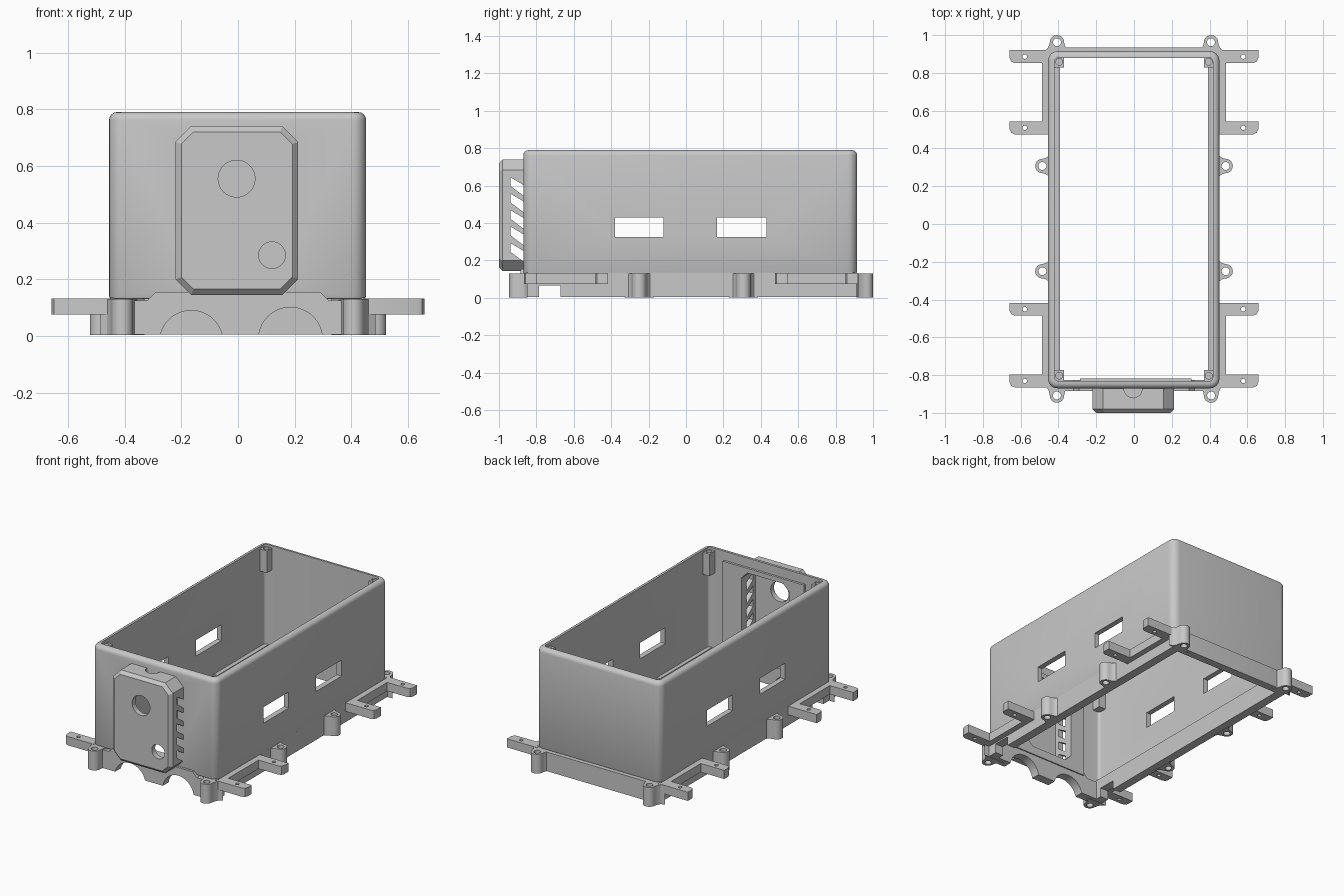
import bpy, bmesh
from math import sin, cos, pi, radians

cube = bpy.data.objects.get("Cube")
if cube:
    bpy.data.objects.remove(cube)

grey = bpy.data.materials.new("plain_grey")
grey.use_nodes = True
grey.diffuse_color = (0.58, 0.58, 0.58, 1)
grey.node_tree.nodes["Principled BSDF"].inputs["Base Color"].default_value = (0.58, 0.58, 0.58, 1)
parts = []


# --- helpers ---
def prism(name, pts, lo, hi, axis="z"):
    """Extrude a 2D outline between lo and hi along an axis."""
    place = {"z": lambda a, b, t: (a, b, t),
             "y": lambda a, b, t: (a, t, b),
             "x": lambda a, b, t: (t, a, b)}[axis]
    bm = bmesh.new()
    bottom = [bm.verts.new(place(a, b, lo)) for a, b in pts]
    top = [bm.verts.new(place(a, b, hi)) for a, b in pts]
    bm.faces.new(bottom)
    bm.faces.new(top)
    for i in range(len(pts)):
        j = (i + 1) % len(pts)
        bm.faces.new((bottom[i], bottom[j], top[j], top[i]))
    bmesh.ops.recalc_face_normals(bm, faces=bm.faces)
    mesh = bpy.data.meshes.new(name)
    bm.to_mesh(mesh)
    bm.free()
    obj = bpy.data.objects.new(name, mesh)
    bpy.context.collection.objects.link(obj)
    mesh.materials.append(grey)
    parts.append(obj)
    return obj


def rect(a0, a1, b0, b1):
    return [(a0, b0), (a1, b0), (a1, b1), (a0, b1)]


def circle(a, b, r, n=32):
    return [(a + r * cos(2 * pi * i / n), b + r * sin(2 * pi * i / n)) for i in range(n)]


def rounded(a0, a1, b0, b1, r, n=6):
    out = []
    corners = [(a1 - r, b1 - r), (a0 + r, b1 - r), (a0 + r, b0 + r), (a1 - r, b0 + r)]
    for k, (ca, cb) in enumerate(corners):
        for i in range(n + 1):
            t = pi / 2 * (k + i / n)
            out.append((ca + r * cos(t), cb + r * sin(t)))
    return out


def chamfered(a0, a1, b0, b1, c):
    return [(a0 + c, b0), (a1 - c, b0), (a1, b0 + c), (a1, b1 - c),
            (a1 - c, b1), (a0 + c, b1), (a0, b1 - c), (a0, b0 + c)]


def bevel(obj, axis, level, width, segments):
    """Bevel the rim lying at one level of an axis."""
    bm = bmesh.new()
    bm.from_mesh(obj.data)
    rim = [e for e in bm.edges if all(abs(v.co[axis] - level) < 1e-4 for v in e.verts)]
    bmesh.ops.bevel(bm, geom=rim, offset=width, segments=segments, profile=0.5, affect="EDGES")
    bm.to_mesh(obj.data)
    bm.free()


def cut(obj, *cutters):
    """Subtract cutters, bake the result and drop the cutters."""
    for c in cutters:
        mod = obj.modifiers.new("cut", "BOOLEAN")
        mod.operation, mod.solver, mod.object = "DIFFERENCE", "EXACT", c
    bpy.context.view_layer.update()
    baked = bpy.data.meshes.new_from_object(obj.evaluated_get(bpy.context.evaluated_depsgraph_get()))
    obj.modifiers.clear()
    obj.data = baked
    for c in cutters:
        parts.remove(c)
        bpy.data.objects.remove(c)


# --- panel measures ---
hollow = chamfered(-0.18, 0.17, 0.185, 0.70, 0.045)

# --- open box with side windows ---
shell = prism("box_shell", rounded(-0.455, 0.452, -0.87, 0.915, 0.05), 0.13, 0.79)
bevel(shell, 2, 0.79, 0.028, 4)
bevel(shell, 2, 0.13, 0.01, 2)
cut(shell,
    prism("inside", rounded(-0.42, 0.417, -0.832, 0.88, 0.02), 0, 1),
    prism("window_a", rect(-0.38, -0.12, 0.325, 0.43), -1, 1, "x"),
    prism("window_b", rect(0.165, 0.43, 0.325, 0.43), -1, 1, "x"),
    prism("panel_opening", hollow, -0.95, -0.8, "y"))

# --- flange inside the front wall ---
flange = prism("panel_flange", rect(-0.285, 0.305, 0.13, 0.73), -0.835, -0.817, "y")
cut(flange, prism("flange_opening", hollow, -0.9, -0.8, "y"))

# --- front panel with two round holes, louvres and a top notch ---
panel = prism("front_panel", chamfered(-0.22, 0.212, 0.145, 0.74, 0.055), -1.0, -0.865, "y")
bevel(panel, 1, -1.0, 0.02, 1)
cutters = [prism("hollow", hollow, -0.965, -0.8, "y"),
           prism("large_hole", circle(-0.005, 0.555, 0.065), -1.1, -0.9, "y"),
           prism("small_hole", circle(0.12, 0.285, 0.047), -1.1, -0.9, "y"),
           prism("notch", circle(-0.005, -0.872, 0.048), 0.66, 0.8)]
for i in range(5):
    z = 0.645 - 0.088 * i
    slot = [(-0.938, z), (-0.938, z - 0.047), (-0.868, z - 0.1), (-0.868, z - 0.042)]
    cutters.append(prism("louvre", slot, -0.3, 0.3, "x"))
cut(panel, *cutters)

# --- screw posts in the top corners ---
for sx in (-1, 1):
    for y, end in ((0.858, "back"), (-0.803, "front")):
        post = prism("corner_post_" + end, rect(sx * 0.396 - 0.026, sx * 0.396 + 0.026,
                                                y - 0.03, y + 0.03), 0.63, 0.775)
        cut(post, prism("post_hole", circle(sx * 0.396, y, 0.018, 20), 0.66, 0.8))

# --- base frame: side rails with a gap near the front ---
for sx in (-1, 1):
    xs = sorted((sx * 0.392, sx * 0.45))
    rail = prism("side_rail", rect(xs[0], xs[1], -0.85, 0.9), 0.005, 0.135)
    cut(rail, prism("rail_gap", rect(-0.785, -0.67, -0.1, 0.065), -1, 1, "x"))
prism("back_rail", rounded(-0.45, 0.45, 0.882, 0.935, 0.02), 0.005, 0.13)

# --- arched front rail flaring up to the panel ---
front = prism("front_rail", [(-0.4, 0.005), (0.4, 0.005), (0.4, 0.125), (0.32, 0.125),
                             (0.29, 0.155), (-0.29, 0.155), (-0.32, 0.125), (-0.4, 0.125)],
              -0.885, -0.825, "y")
cut(front, prism("left_arch", circle(-0.165, -0.022, 0.112, 48), -1, -0.7, "y"),
    prism("right_arch", circle(0.185, -0.012, 0.113, 48), -1, -0.7, "y"))


# --- screw lugs with flared roots ---
def lug(name, x, y, dx, dy, reach):
    r = 0.038
    arc = [(r * sin(t), r * cos(t)) for t in (radians(-90 + 15 * i) for i in range(13))]
    root = [(r + 0.005, -0.4 * reach), (r + 0.016, -0.75 * reach), (r + 0.04, -reach)]
    local = arc + root + [(-a, b) for a, b in reversed(root)]
    pts = [(x + a * dy + b * dx, y + a * dx + b * dy) for a, b in local]
    obj = prism(name, pts, 0.003, 0.13)
    cut(obj, prism("lug_hole", circle(x, y, 0.021, 24), -0.1, 0.3))


for sx in (-1, 1):
    lug("back_lug", sx * 0.408, 0.962, 0, 1, 0.05)
    lug("front_lug", sx * 0.408, -0.908, 0, -1, 0.06)
    for y in (0.307, -0.25):
        lug("side_lug", sx * 0.485, y, sx, 0, 0.045)

# --- side brackets, each with two drilled tabs ---
for sx in (-1, 1):
    for y0, y1, end in ((0.475, 0.92, "back"), (-0.865, -0.417, "front")):
        w = 0.068
        tab_tip = [(0.632, 0), (0.65, 0.008), (0.658, 0.026), (0.658, w)]
        outline = ([(0.44, y0)] + [(x, y0 + d) for x, d in tab_tip] + [(0.488, y0 + w)]
                   + [(0.488, y1 - w)] + [(x, y1 - w + d) for x, d in tab_tip] + [(0.44, y1)])
        bracket = prism(end + "_bracket", [(sx * x, y) for x, y in outline], 0.075, 0.132)
        cut(bracket, *[prism("tab_hole", circle(sx * 0.578, y, 0.012, 16), 0, 0.3)
                       for y in (y0 + w / 2, y1 - w / 2)])

# --- smooth shading with sharp edges kept ---
bpy.ops.object.select_all(action="DESELECT")
for obj in parts:
    obj.select_set(True)
bpy.context.view_layer.objects.active = shell
bpy.ops.object.shade_smooth_by_angle(angle=radians(30))
